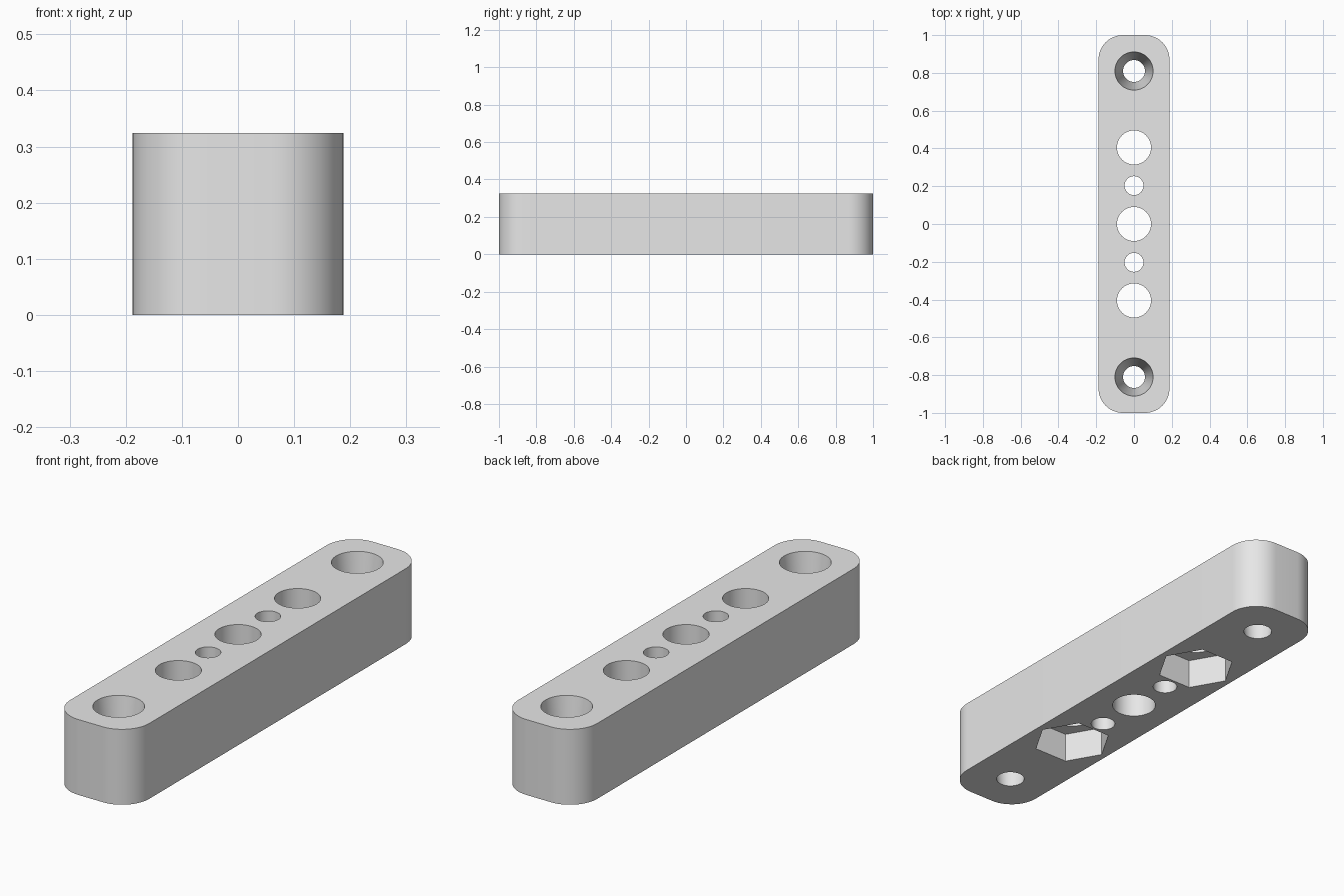
import bpy
import bmesh
import math

if "Cube" in bpy.data.objects:
    bpy.data.objects.remove(bpy.data.objects["Cube"], do_unlink=True)

WIDTH, LENGTH, HEIGHT = 0.376, 2.0, 0.324
CORNER = 0.13

grey = bpy.data.materials.new("light_grey")
grey.use_nodes = True
grey.diffuse_color = (0.8, 0.8, 0.8, 1)
grey.node_tree.nodes["Principled BSDF"].inputs["Base Color"].default_value = (0.8, 0.8, 0.8, 1)


def make_object(name, bm):
    mesh = bpy.data.meshes.new(name)
    bm.to_mesh(mesh)
    bm.free()
    mesh.materials.append(grey)
    obj = bpy.data.objects.new(name, mesh)
    bpy.context.collection.objects.link(obj)
    return obj


def cutter(name, y, z_low, z_high, r_low, r_high, sides=64):
    """Upright prism or cone, with a vertex on the x axis."""
    bm = bmesh.new()
    bmesh.ops.create_cone(bm, cap_ends=True, segments=sides, radius1=r_low,
                          radius2=r_high, depth=z_high - z_low)
    # turn so that one corner points along +x
    first = bm.verts[:][0].co
    turn = -math.atan2(first.y, first.x)
    for v in bm.verts:
        x, y0 = v.co.x, v.co.y
        v.co.x = x * math.cos(turn) - y0 * math.sin(turn)
        v.co.y = x * math.sin(turn) + y0 * math.cos(turn) + y
        v.co.z += (z_low + z_high) / 2
    obj = make_object(name, bm)
    obj.hide_render = True
    return obj


# Bar with rounded vertical corners
bm = bmesh.new()
bmesh.ops.create_cube(bm, size=1)
for v in bm.verts:
    v.co.x *= WIDTH
    v.co.y *= LENGTH
    v.co.z = (v.co.z + 0.5) * HEIGHT
upright = [e for e in bm.edges if abs(e.verts[0].co.z - e.verts[1].co.z) > 0.1]
bmesh.ops.bevel(bm, geom=upright, offset=CORNER, segments=14, profile=0.5, affect='EDGES')
bar = make_object("mounting_bar", bm)

# Holes, tapered screw holes and hexagonal nut pockets
over = 0.02
cutters = [cutter("centre_hole", 0, -over, HEIGHT + over, 0.09, 0.09)]
taper = (0.101 - 0.058) / HEIGHT * over
for side, label in ((-1, "front"), (1, "back")):
    cutters += [
        cutter(label + "_small_hole", side * 0.203, -over, HEIGHT + over, 0.05, 0.05),
        cutter(label + "_bolt_hole", side * 0.405, 0.05, HEIGHT + over, 0.09, 0.09),
        cutter(label + "_nut_pocket", side * 0.405, -over, 0.13, 0.162, 0.162, 6),
        cutter(label + "_screw_hole", side * 0.81, -over, HEIGHT + over,
               0.058 - taper, 0.101 + taper),
    ]

bpy.context.view_layer.objects.active = bar
for tool in cutters:
    mod = bar.modifiers.new(tool.name, 'BOOLEAN')
    mod.operation = 'DIFFERENCE'
    mod.solver = 'EXACT'
    mod.object = tool
    bpy.ops.object.modifier_apply(modifier=mod.name)
for tool in cutters:
    bpy.data.objects.remove(tool, do_unlink=True)

# Smooth walls, crisp rims
bpy.ops.object.select_all(action='DESELECT')
bar.select_set(True)
bpy.ops.object.shade_smooth_by_angle(angle=math.radians(30))
